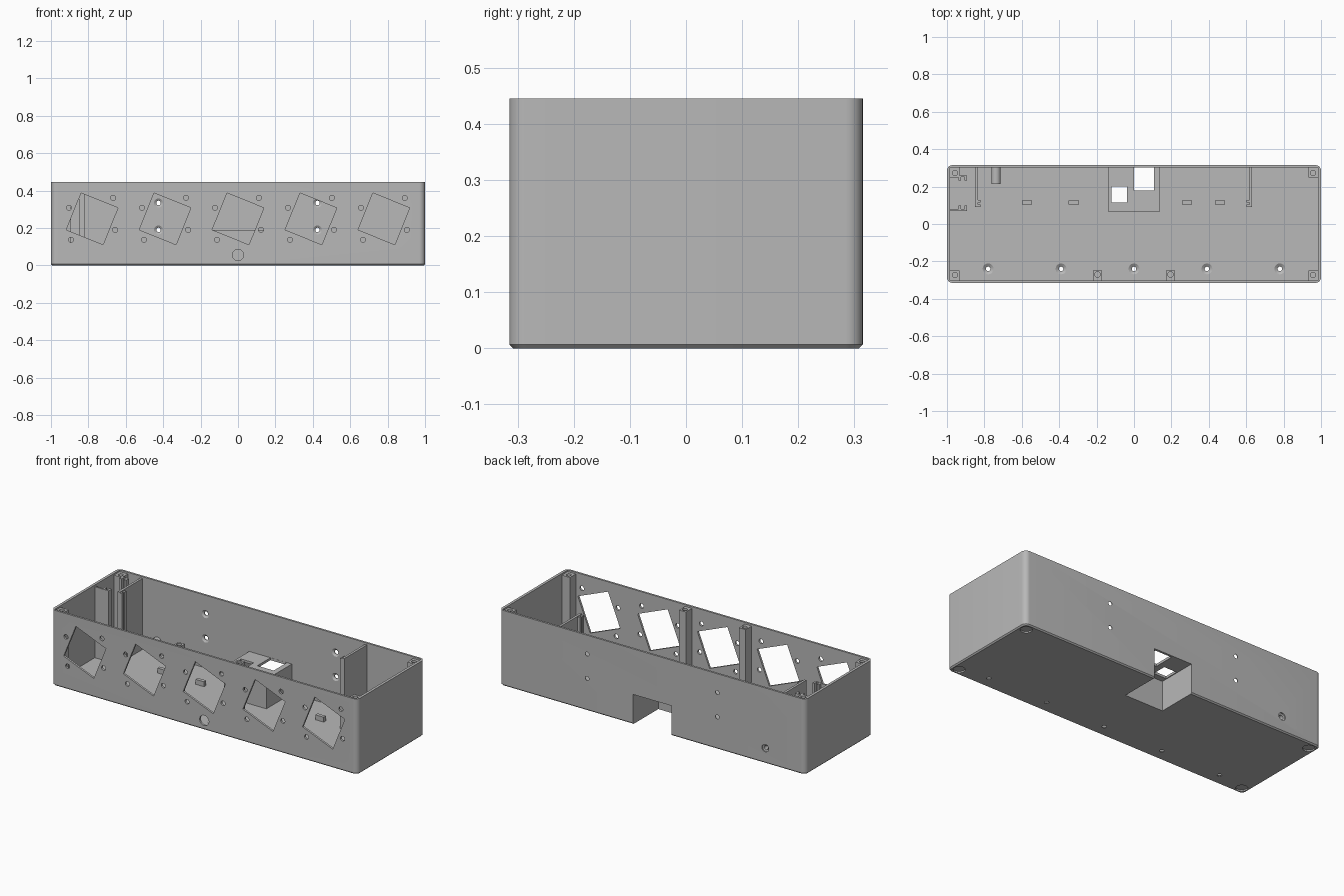
import bpy, bmesh, math
from mathutils import Matrix, Vector

if "Cube" in bpy.data.objects:
    bpy.data.objects.remove(bpy.data.objects["Cube"], do_unlink=True)

grey = bpy.data.materials.new("plain grey")
grey.use_nodes = True
grey.diffuse_color = (0.48, 0.48, 0.48, 1)
grey.node_tree.nodes["Principled BSDF"].inputs["Base Color"].default_value = (0.48, 0.48, 0.48, 1)

L, W, H = 1.0, 0.315, 0.445          # half length, half width, height
IX, IY, FLOOR = 0.984, 0.303, 0.016  # inner wall faces and floor top
TOP = 0.435                          # height of the inner fittings


def block(bm, x0, x1, y0, y1, z0, z1, turn=0):
    """Box between two corners, optionally turned about its own y axis."""
    mid = Vector(((x0 + x1) / 2, (y0 + y1) / 2, (z0 + z1) / 2))
    m = (Matrix.Translation(mid) @ Matrix.Rotation(turn, 4, 'Y')
         @ Matrix.Diagonal((x1 - x0, y1 - y0, z1 - z0, 1)))
    return bmesh.ops.create_cube(bm, size=1, matrix=m)["verts"]


def lathe(bm, x, other, axis, profile, seg=32):
    """Solid of (radius, position) rings along z, or along y when axis is 'y'."""
    rings = []
    for r, t in profile:
        ring = []
        for i in range(seg):
            a = 2 * math.pi * i / seg
            u, v = x + r * math.cos(a), other + r * math.sin(a)
            ring.append(bm.verts.new((u, v, t) if axis == 'z' else (u, t, v)))
        rings.append(ring)
    faces = [bm.faces.new(rings[0]), bm.faces.new(rings[-1])]
    for a, b in zip(rings, rings[1:]):
        for i in range(seg):
            j = (i + 1) % seg
            faces.append(bm.faces.new((a[i], a[j], b[j], b[i])))
    bmesh.ops.recalc_face_normals(bm, faces=faces)


def finish(name, bm):
    me = bpy.data.meshes.new(name)
    bm.to_mesh(me)
    bm.free()
    me.materials.append(grey)
    ob = bpy.data.objects.new(name, me)
    bpy.context.collection.objects.link(ob)
    return ob


def cut(ob, bm):
    """Subtract a bmesh from an object and discard the cutter."""
    tool = finish("cutter", bm)
    tool.hide_render = True
    mod = ob.modifiers.new("cut", 'BOOLEAN')
    mod.operation, mod.solver, mod.object = 'DIFFERENCE', 'EXACT', tool
    bpy.context.view_layer.objects.active = ob
    bpy.ops.object.modifier_apply(modifier=mod.name)
    bpy.data.objects.remove(tool, do_unlink=True)


def smooth(ob):
    bpy.ops.object.select_all(action='DESELECT')
    ob.select_set(True)
    bpy.context.view_layer.objects.active = ob
    bpy.ops.object.shade_smooth_by_angle(angle=math.radians(30))


def notch(bm):
    block(bm, -0.125, 0.125, 0.08, 0.4, -0.05, 0.176)


# Case: rounded upright corners and a chamfered bottom edge
bm = bmesh.new()
block(bm, -L, L, -W, W, 0, H)
upright = [e for e in bm.edges if abs(e.verts[0].co.z - e.verts[1].co.z) > 0.1]
bmesh.ops.bevel(bm, geom=upright, offset=0.03, segments=8, profile=0.5, affect='EDGES')
low = [e for e in bm.edges if all(v.co.z < 0.001 for v in e.verts)]
bmesh.ops.bevel(bm, geom=low, offset=0.007, segments=1, affect='EDGES')
case = finish("case", bm)

# Hollow inside
bm = bmesh.new()
block(bm, -IX, IX, -IY, IY, FLOOR, H + 0.1)
cut(case, bm)

# Openings in the case
bm = bmesh.new()
notch(bm)
for i in range(-2, 3):
    x, z = 0.39 * i, 0.249
    # Tilted square window with four screw holes around it
    block(bm, x - 0.106, x + 0.106, -W - 0.05, -IY + 0.05, z - 0.106, z + 0.106,
          math.radians(22))
    for dx, dz in ((0.112, 0.112), (0.123, -0.059)):
        for s in (-1, 1):
            lathe(bm, x + s * dx, z + s * dz, 'y',
                  [(0.0135, -W - 0.05), (0.0135, -IY + 0.02)], 24)
    # Countersunk floor hole
    lathe(bm, x, -0.24, 'z', [(0.012, -0.02), (0.012, 0.005), (0.029, FLOOR), (0.029, 0.03)])
# Round front hole
lathe(bm, 0, 0.056, 'y', [(0.03, -W - 0.05), (0.03, -IY + 0.02)])
# Countersunk holes in the back wall
for x in (-0.425, 0.425):
    for z in (0.19, 0.334):
        lathe(bm, x, z, 'y', [(0.024, IY - 0.02), (0.024, IY), (0.012, IY + 0.008), (0.012, W + 0.05)])
# Cable hole in the back wall
lathe(bm, -0.738, 0.09, 'y', [(0.013, 0.28), (0.013, 0.306), (0.022, 0.308), (0.022, W + 0.05)])
# Shallow foot recesses
for sx in (-1, 1):
    for sy in (-1, 1):
        lathe(bm, sx * 0.955, sy * 0.27, 'z', [(0.032, -0.02), (0.032, 0.008)])
cut(case, bm)
smooth(case)

# Socket hood over the rear notch, with two openings in its top
bm = bmesh.new()
block(bm, -0.139, 0.139, 0.066, 0.309, 0.01, 0.19)
hood = finish("socket_hood", bm)
bm = bmesh.new()
notch(bm)
cut(hood, bm)
bm = bmesh.new()
block(bm, 0, 0.107, 0.18, 0.302, 0.15, 0.22)
block(bm, -0.12, -0.037, 0.115, 0.2, 0.15, 0.22)
cut(hood, bm)


def screw_post(name, x0, x1, y0, y1, hx, hy):
    bm = bmesh.new()
    block(bm, x0, x1, y0, y1, 0.01, TOP)
    post = finish(name, bm)
    bm = bmesh.new()
    lathe(bm, hx, hy, 'z', [(0.014, 0.3), (0.014, 0.5)], 24)
    cut(post, bm)
    smooth(post)


# Lid screw posts in the corners and along the front
for sx, side in ((-1, "right"), (1, "left")):
    for sy, end in ((-1, "front"), (1, "back")):
        xs = sorted((sx * 0.932, sx * 0.988))
        ys = sorted((sy * 0.248, sy * 0.307))
        screw_post(f"{end}_{side}_post", *xs, *ys, sx * 0.957, sy * 0.273)
    screw_post(f"middle_{side}_post", sx * 0.195 - 0.022, sx * 0.195 + 0.022,
               -0.308, -0.246, sx * 0.195, -0.27)

# Cross walls behind the front, each with a small end tab
for name, x, s in (("right_partition", -0.842, 1), ("left_partition", 0.624, -1)):
    bm = bmesh.new()
    block(bm, x - 0.007, x + 0.007, 0.09, 0.308, 0.01, TOP)
    for y in (0.09, 0.115):
        xs = sorted((x + s * 0.005, x + s * 0.022))
        block(bm, *xs, y, y + 0.014, 0.01, TOP - 0.005)
    finish(name, bm)

# Slotted board rails on the right end wall
for name, y, s in (("front_rail", 0.07, 1), ("back_rail", 0.26, -1)):
    bm = bmesh.new()
    block(bm, -0.99, -0.893, *sorted((y, y + s * 0.01)), 0.01, TOP)
    for x in (-0.937, -0.907):
        block(bm, x, x + 0.013, *sorted((y + s * 0.008, y + s * 0.028)), 0.01, TOP)
    finish(name, bm)

# Raised floor blocks
for i, x in enumerate((-0.572, -0.322, 0.283, 0.46)):
    bm = bmesh.new()
    block(bm, x - 0.027, x + 0.027, 0.104, 0.125, 0.01, 0.045)
    finish(f"floor_block_{i + 1}", bm)

# Cable tube on the back wall
bm = bmesh.new()
lathe(bm, -0.738, 0.09, 'y', [(0.025, 0.213), (0.025, 0.305)])
tube = finish("cable_tube", bm)
bm = bmesh.new()
lathe(bm, -0.738, 0.09, 'y', [(0.013, 0.19), (0.013, 0.33)])
cut(tube, bm)
smooth(tube)
